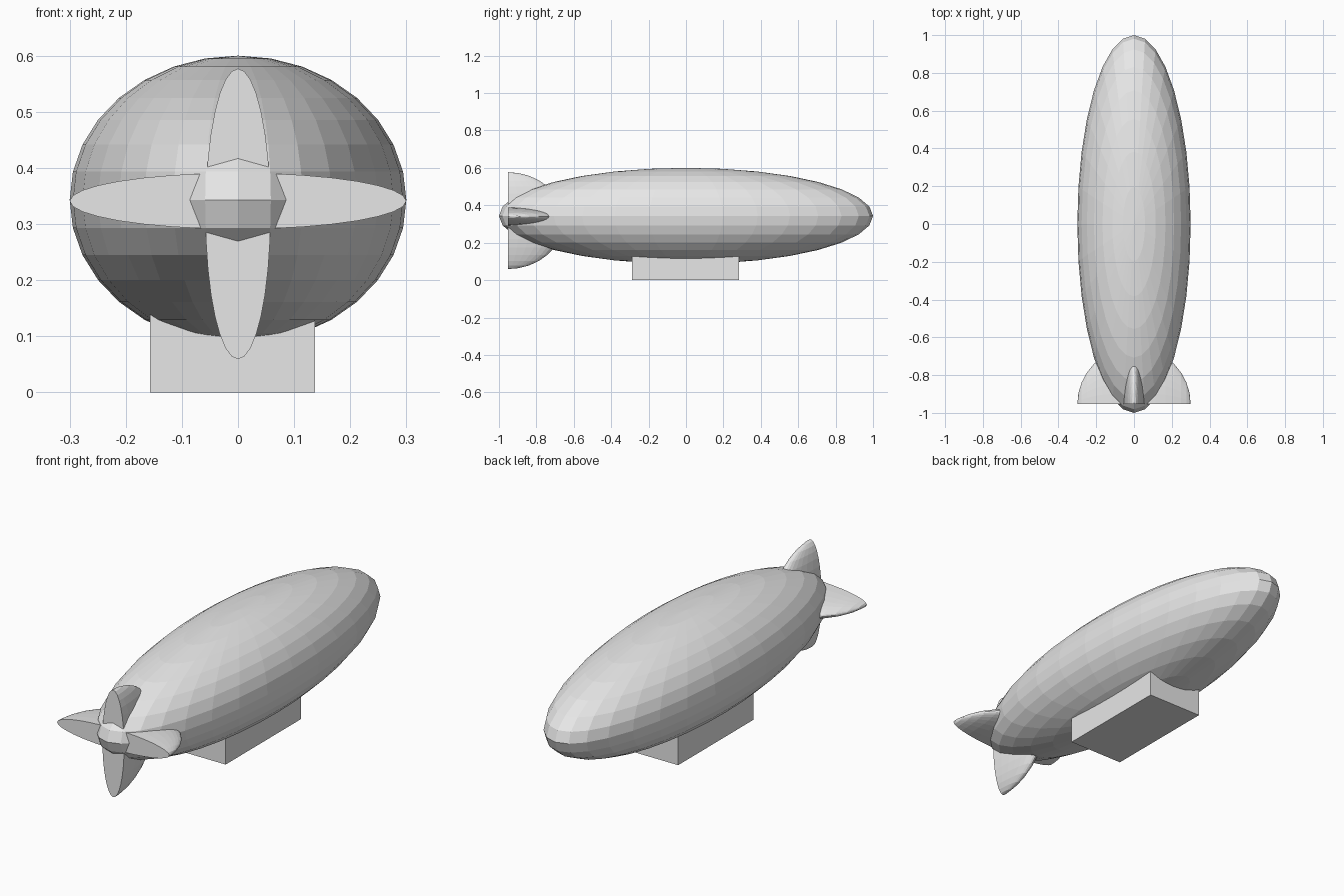
import bpy, bmesh
from math import pi
from mathutils import Matrix, Vector

cube = bpy.data.objects.get("Cube")
if cube:
    bpy.data.objects.remove(cube, do_unlink=True)

grey = bpy.data.materials.new("plain_grey")
grey.use_nodes = True
grey.diffuse_color = (0.8, 0.8, 0.8, 1)
grey.node_tree.nodes["Principled BSDF"].inputs["Base Color"].default_value = grey.diffuse_color


def add_part(name, bm, location):
    """Turn a bmesh into a flat-shaded object."""
    bmesh.ops.recalc_face_normals(bm, faces=bm.faces)
    mesh = bpy.data.meshes.new(name)
    bm.to_mesh(mesh)
    bm.free()
    mesh.materials.append(grey)
    obj = bpy.data.objects.new(name, mesh)
    obj.location = location
    bpy.context.collection.objects.link(obj)
    return obj


def ellipsoid(radii, turn=Matrix()):
    """Faceted ellipsoid; turn moves the poles off the z axis."""
    bm = bmesh.new()
    bmesh.ops.create_uvsphere(bm, u_segments=32, v_segments=16, radius=1, matrix=turn)
    bmesh.ops.scale(bm, vec=Vector(radii), verts=bm.verts)
    return bm


def add_fin(name, radii, location, turn=Matrix()):
    """Pair of fins: the forward half of a thin ellipsoid with a flat end."""
    bm = ellipsoid(radii, turn)
    geom = bm.verts[:] + bm.edges[:] + bm.faces[:]
    bmesh.ops.bisect_plane(bm, geom=geom, dist=1e-5, plane_co=(0, 0, 0),
                           plane_no=(0, 1, 0), clear_inner=True)
    rim = [e for e in bm.edges if e.is_boundary]
    bmesh.ops.contextual_create(bm, geom=rim)
    add_part(name, bm, location)


# Hull
add_part("hull", ellipsoid((0.3, 1.0, 0.257)), (0, 0, 0.343))

# Tail fins
add_fin("vertical_fins", (0.058, 0.3, 0.259), (0, -0.953, 0.318))
add_fin("horizontal_fins", (0.3, 0.3, 0.05), (0, -0.953, 0.341),
        Matrix.Rotation(pi / 2, 4, 'Y'))

# Gondola, with its top buried in the hull
box = bmesh.new()
bmesh.ops.create_cube(box, size=1)
bmesh.ops.scale(box, vec=Vector((0.294, 0.574, 0.2)), verts=box.verts)
add_part("gondola", box, (-0.01, -0.003, 0.1))
